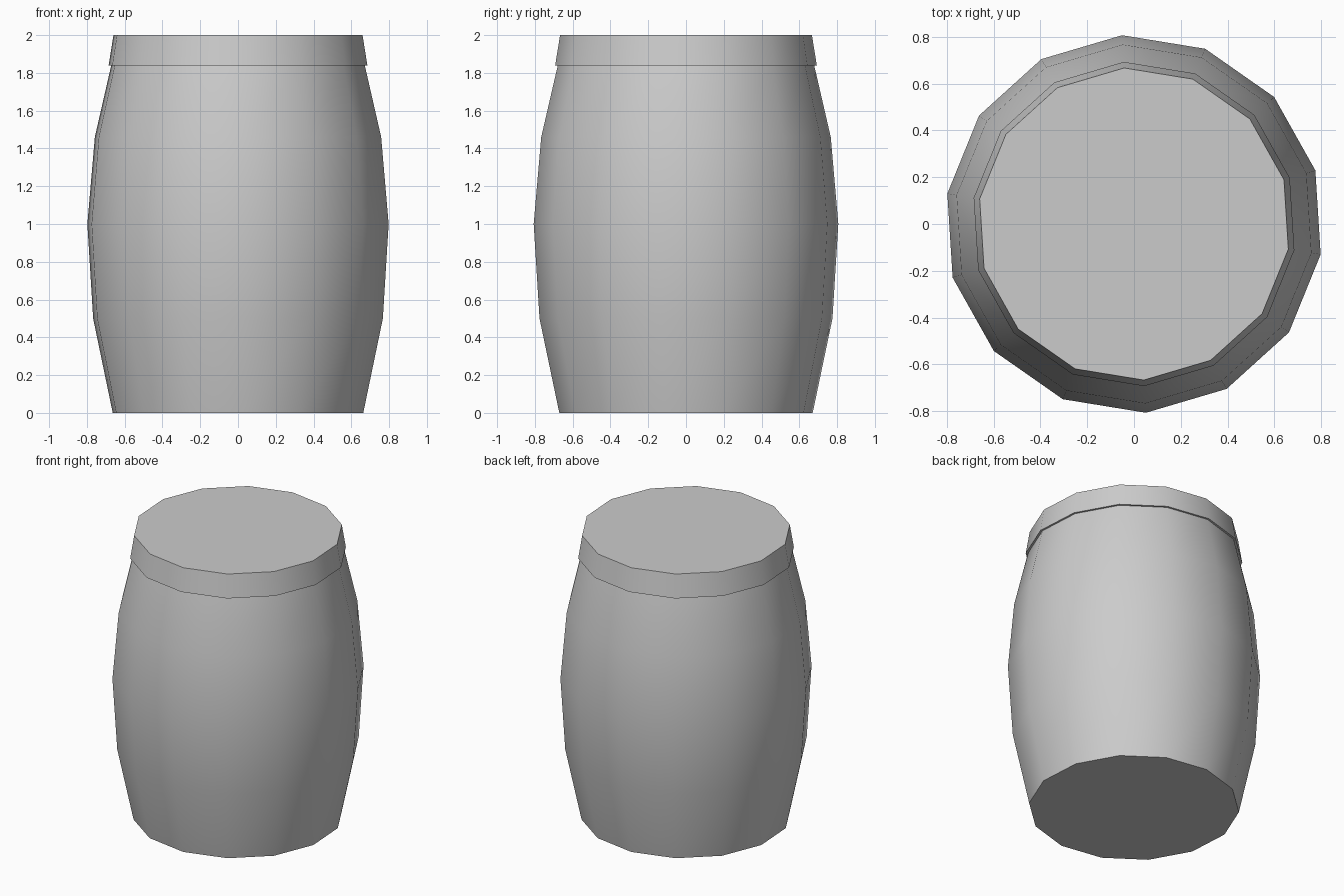
import bpy, bmesh, math

cube = bpy.data.objects.get("Cube")
if cube:
    bpy.data.objects.remove(cube, do_unlink=True)

SIDES = 14
TURN = math.radians(93.6)

grey = bpy.data.materials.new("plain_grey")
grey.use_nodes = True
grey.diffuse_color = (0.6, 0.6, 0.6, 1)
grey.node_tree.nodes["Principled BSDF"].inputs["Base Color"].default_value = (0.6, 0.6, 0.6, 1)


def lathe(name, profile):
    """Closed solid turned around z from (radius, height) pairs."""
    bm = bmesh.new()
    rings = []
    for r, z in profile:
        angles = [TURN + math.tau * i / SIDES for i in range(SIDES)]
        rings.append([bm.verts.new((r * math.cos(a), r * math.sin(a), z)) for a in angles])
    for low, high in zip(rings, rings[1:]):
        for i in range(SIDES):
            j = (i + 1) % SIDES
            bm.faces.new((low[i], low[j], high[j], high[i]))
    bm.faces.new(rings[0][::-1])
    bm.faces.new(rings[-1])
    mesh = bpy.data.meshes.new(name)
    bm.to_mesh(mesh)
    bm.free()
    mesh.materials.append(grey)
    obj = bpy.data.objects.new(name, mesh)
    bpy.context.collection.objects.link(obj)
    # Smooth staves, sharp rims
    bpy.ops.object.select_all(action="DESELECT")
    obj.select_set(True)
    bpy.context.view_layer.objects.active = obj
    bpy.ops.object.shade_smooth_by_angle(angle=math.radians(35))
    return obj


# Bulging barrel body
lathe("barrel_body", [(0.672, 0), (0.777, 0.5), (0.808, 1.0), (0.768, 1.46), (0.68, 1.84), (0.66, 1.92)])

# Tapered lid capping the top
lathe("barrel_lid", [(0.694, 1.84), (0.668, 2.0)])
